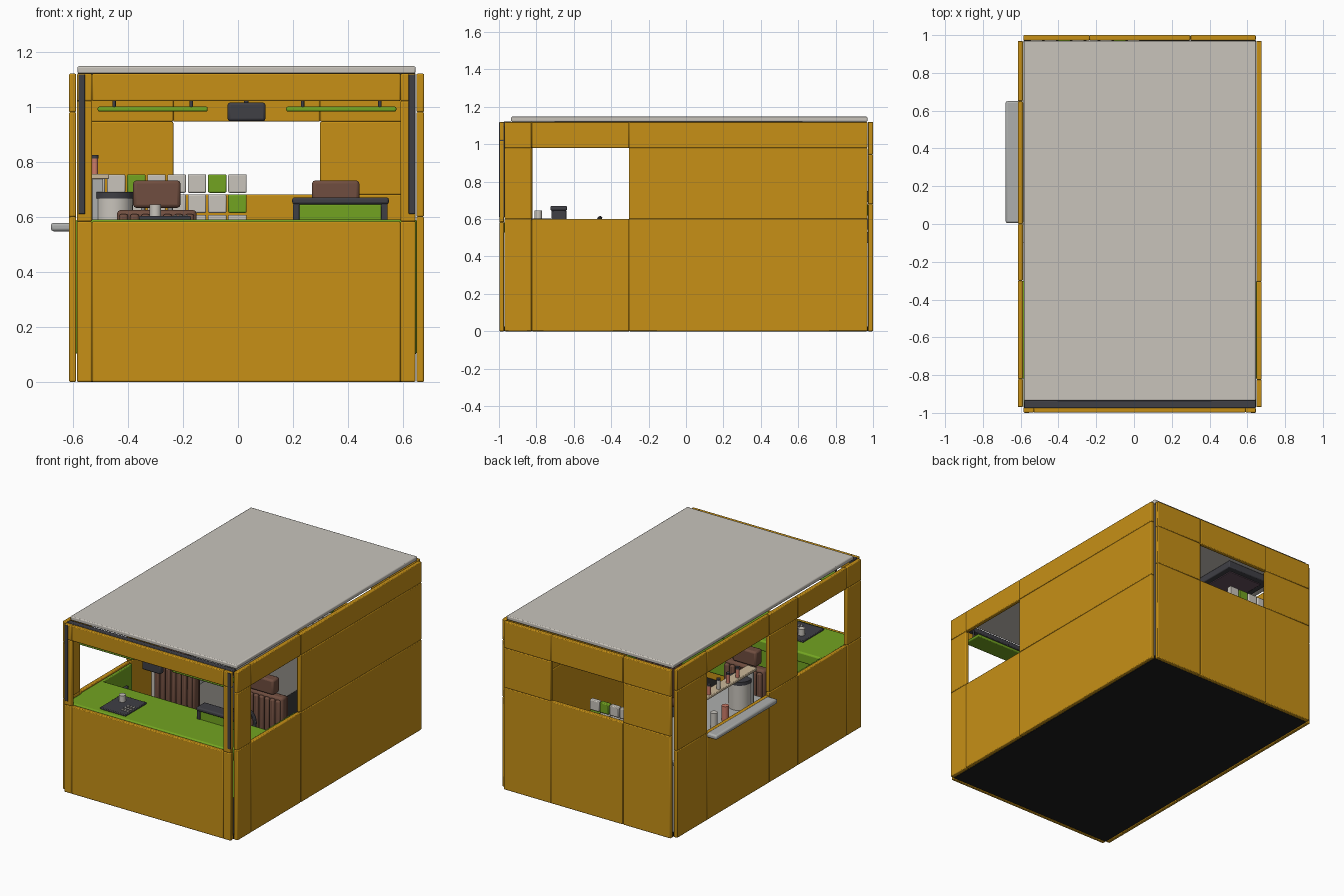
import bpy, math, random
from mathutils import Vector

if "Cube" in bpy.data.objects:
    bpy.data.objects.remove(bpy.data.objects["Cube"])
random.seed(4)

def mat(name, *rgb):
    m = bpy.data.materials.new(name)
    m.diffuse_color = (*rgb, 1)
    m.use_nodes = True
    m.node_tree.nodes["Principled BSDF"].inputs["Base Color"].default_value = m.diffuse_color
    return m

YELLOW = mat("yellow", .57, .28, .008)
GREEN = mat("green", .17, .37, .015)
BROWN = mat("brown", .16, .075, .05)
DARK = mat("dark", .05, .05, .06)
BLACK = mat("black", .012, .012, .012)
CREAM = mat("cream", .58, .55, .50)
STEEL = mat("steel", .42, .43, .42)
PINK = mat("pink", .6, .2, .14)
PLUM = mat("plum", .13, .08, .11)
WOOD = mat("wood", .6, .48, .32)

def box(name, x, y, z, m, bevel=.005, rot=(0, 0, 0)):
    bpy.ops.mesh.primitive_cube_add(size=1, location=[(a + b) / 2 for a, b in (x, y, z)])
    o = bpy.context.object
    o.name = name
    s = Vector([b - a for a, b in (x, y, z)])
    for v in o.data.vertices:
        v.co = v.co * s
    o.rotation_euler = rot
    o.data.materials.append(m)
    if bevel:
        b = o.modifiers.new("bevel", 'BEVEL')
        b.width, b.segments = min(bevel, min(s) * .45), 2
        bpy.ops.object.shade_smooth_by_angle(angle=math.radians(40))
    return o

def cyl(name, x, y, z, r, m, sides=32):
    bpy.ops.mesh.primitive_cylinder_add(vertices=sides, radius=r, depth=z[1] - z[0],
                                        location=(x, y, sum(z) / 2))
    o = bpy.context.object
    o.name = name
    o.data.materials.append(m)
    bpy.ops.object.shade_smooth_by_angle(angle=math.radians(40))
    return o

def wall(name, axis, thick, cuts, rows, holes):
    """Grid of bevelled panels, leaving the cells in holes open."""
    for i in range(len(cuts) - 1):
        for j in range(len(rows) - 1):
            if (i, j) in holes:
                continue
            c, z = (cuts[i], cuts[i + 1]), (rows[j], rows[j + 1])
            x, y = (thick, c) if axis == 'x' else (c, thick)
            box(f"{name}_panel_{i}_{j}", x, y, z, YELLOW)

# Body shell
wall("right_wall", 'x', (.648, .676), (-.97, -.825, -.305, .97), (0, .6, .98, 1.12), {(1, 1)})
wall("left_wall", 'x', (-.614, -.588), (-.97, -.82, -.3, 0), (0, .6, .98, 1.12), {(1, 1)})
wall("left_serving_wall", 'x', (-.614, -.588), (0, .65, .97), (0, .58, .98, 1.12), {(0, 1)})
wall("front_wall", 'y', (-.998, -.972), (-.585, -.53, .59, .645), (0, .583, 1.02, 1.12), {(1, 1)})
wall("back_wall", 'y', (.972, 1), (-.585, -.235, .298, .645), (0, .68, .945, 1.12), {(1, 1)})
box("floor", (-.585, .645), (-.972, .972), (.002, .025), BLACK, 0)
box("roof", (-.583, .645), (-.935, .97), (1.12, 1.147), CREAM, .006)
box("front_roof_trim", (-.583, .645), (-.974, -.935), (1.09, 1.122), DARK, .004)
for x in (-.58, .62):
    box("front_corner_strip", (x, x + .024), (-1, -.968), (.61, 1.117), DARK, .002)

# Serving ledge
box("serving_ledge", (-.68, -.585), (.005, .65), (.547, .578), STEEL, .01)

# Cab: dashboard, instrument hood, door linings
box("dashboard", (-.585, .645), (-.972, -.6), (.52, .59), GREEN, .01)
box("dashboard_face", (-.585, .645), (-.93, -.64), (.25, .53), GREEN, .01)
box("instrument_housing", (.215, .53), (-.715, -.64), (.585, .645), GREEN)
box("instrument_hood", (.197, .548), (-.725, -.635), (.645, .67), DARK, .008)
for x in (.2, .52):
    box("instrument_hood_side", (x, x + .024), (-.72, -.64), (.585, .646), DARK, .003)
for x in (-.588, .628):
    box("door_lining", (x, x + .02), (-.82, -.3), (.1, .59), GREEN)
    box("door_armrest", (x - .015, x + .035), (-.6, -.36), (.44, .47), DARK)

# Dash tray with cup and notes
box("dash_tray", (-.36, -.17), (-.94, -.72), (.588, .602), DARK, .004)
cyl("cup", -.3, -.79, (.6, .645), .021, CREAM, 24)
for i in range(3):
    for j in range(3):
        x, y = -.235 + i * .02, -.9 + j * .03
        box("tray_token", (x, x + .014), (y, y + .02), (.6, .606), CREAM, .002)

# Steering wheel
bpy.ops.mesh.primitive_torus_add(major_radius=.11, minor_radius=.012, major_segments=40,
                                 minor_segments=10, location=(.375, -.53, .52),
                                 rotation=(math.radians(50), 0, 0))
wheel = bpy.context.object
wheel.name = "steering_wheel"
wheel.data.materials.append(DARK)
bpy.ops.object.shade_smooth_by_angle()
box("wheel_spoke", (.27, .48), (-.545, -.515), (.51, .53), DARK, .005, (math.radians(50), 0, 0))
column = cyl("steering_column", .375, -.58, (.4, .56), .018, DARK, 16)
column.rotation_euler = (math.radians(50), 0, 0)

# Seats with ribbed backs
for cx in (-.295, .355):
    box("seat_base", (cx - .13, cx + .13), (-.5, -.2), (.02, .2), DARK, .01)
    box("seat_cushion", (cx - .145, cx + .145), (-.54, -.18), (.2, .29), BROWN, .025)
    box("seat_back", (cx - .145, cx + .145), (-.25, -.19), (.24, .625), BROWN, .015)
    for i in range(7):
        x = cx - .137 + i * .04
        for y in (-.27, -.195):
            box("seat_rib", (x, x + .033), (y, y + .027), (.27, .61), BROWN, .01)
    box("headrest", (cx - .086, cx + .086), (-.26, -.19), (.632, .732), BROWN, .012)
    for s in (-.05, .05):
        cyl("headrest_post", cx + s, -.225, (.6, .65), .008, STEEL, 12)

# Sun visors and mirror
for x in (-.51, .175):
    box("sun_visor", (x, x + .4), (-.95, -.82), (.982, 1.0), GREEN, .006)
    for s in (.06, .34):
        cyl("visor_mount", x + s, -.94, (.99, 1.1), .006, DARK, 12)
box("rear_view_mirror", (-.038, .1), (-.96, -.92), (.947, 1.015), DARK, .01)
cyl("mirror_mount", .03, -.94, (1.0, 1.1), .008, DARK, 12)

# Kitchen counter, pot, bottle shelf
box("counter_body", (-.585, -.23), (-.08, .96), (.025, .47), CREAM)
box("counter_top", (-.587, -.21), (-.1, .965), (.47, .5), STEEL)
cyl("pot", -.452, .08, (.5, .67), .07, CREAM)
cyl("pot_lid", -.452, .08, (.667, .69), .074, DARK)
box("bottle_shelf", (-.54, -.468), (.02, .6), (.737, .755), WOOD, .004)
for y in (.04, .57):
    box("shelf_bracket", (-.53, -.49), (y, y + .012), (.5, .74), STEEL, .002)
for i in range(4):
    y = .2 + i * .1
    cyl("shelf_bottle", -.52, y, (.755, .812), .012, (PINK, CREAM)[i % 3 == 2], 16)
    cyl("shelf_bottle_cap", -.52, y, (.812, .824), .013, DARK, 16)
for i in range(3):
    cyl("counter_bottle", -.5, .3 + i * .12, (.5, .6), .022, (PINK, CREAM)[i % 2], 20)

# Tiled splashback
for row, z in enumerate((.472, .545, .619, .692)):
    for col in range(8):
        x = -.55 + col * .0735
        green = (row, col) in {(3, 2), (3, 6), (2, 7), (1, 4), (0, 1)}
        box("wall_tile", (x, x + .067), (.94, .972), (z - .005, z + .062),
            GREEN if green else CREAM, .005)

# Ceiling vent
box("vent_frame", (-.5, -.17), (.1, .72), (1.075, 1.122), DARK, .006)
box("vent_panel", (-.46, -.21), (.14, .68), (1.07, 1.08), PLUM, .003)
